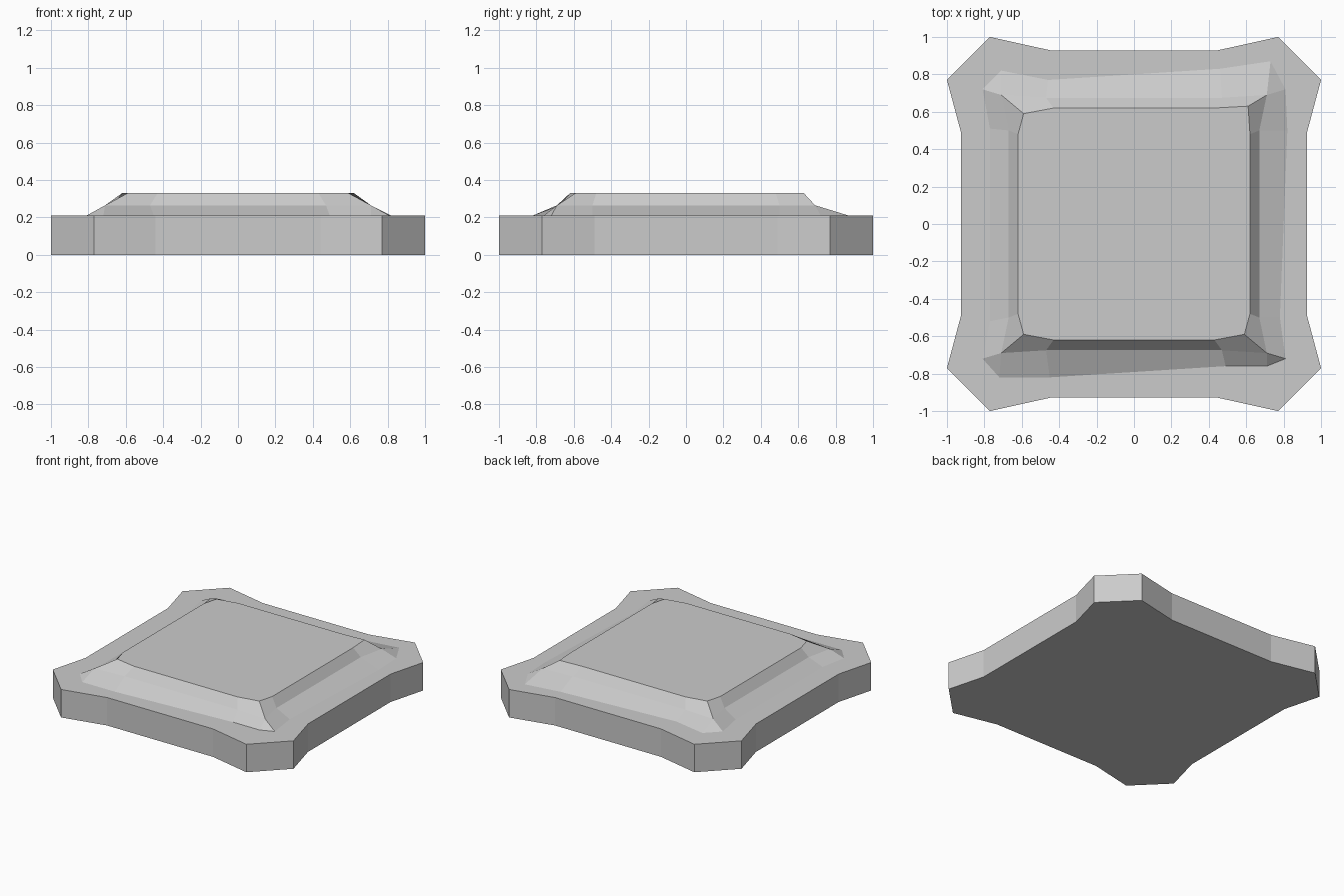
import bpy
import bmesh

cube = bpy.data.objects.get("Cube")
if cube:
    bpy.data.objects.remove(cube, do_unlink=True)


def make_material(name, color):
    material = bpy.data.materials.new(name)
    material.use_nodes = True
    material.diffuse_color = color
    material.node_tree.nodes["Principled BSDF"].inputs["Base Color"].default_value = color
    return material


def mirrored_ring(corner):
    """Mirror one corner's points into a full counter-clockwise outline."""
    ring = []
    for sx, sy in ((1, 1), (-1, 1), (-1, -1), (1, -1)):
        points = [(sx * x, sy * y) for x, y in corner]
        ring += points if sx * sy > 0 else points[::-1]
    return ring


def loft(name, sections, material):
    """Skin stacked outlines, closing the first and last with flat caps."""
    bm = bmesh.new()
    rings = [[bm.verts.new((x, y, z)) for x, y in ring] for z, ring in sections]
    bm.faces.new(rings[0][::-1])
    bm.faces.new(rings[-1])
    for low, high in zip(rings, rings[1:]):
        count = len(low)
        for i in range(count):
            j = (i + 1) % count
            bm.faces.new((low[i], low[j], high[j], high[i]))
    # Corner points that coincide become single pointed corners
    bmesh.ops.remove_doubles(bm, verts=bm.verts[:], dist=0.001)
    bmesh.ops.recalc_face_normals(bm, faces=bm.faces[:])
    mesh = bpy.data.meshes.new(name)
    bm.to_mesh(mesh)
    bm.free()
    mesh.materials.append(material)
    obj = bpy.data.objects.new(name, mesh)
    bpy.context.collection.objects.link(obj)
    return obj


stone = make_material("plain grey stone", (0.6, 0.6, 0.6, 1.0))

# Slab with flared, clipped corners
slab = mirrored_ring([(0.925, 0.49), (1, 0.77), (0.77, 1), (0.44, 0.927)])

# Irregular worn foot of the raised panel
foot = [
    (0.82, 0.5), (0.81, 0.72), (0.73, 0.87), (0.46, 0.83),
    (-0.46, 0.77), (-0.71, 0.82), (-0.81, 0.72), (-0.77, 0.51),
    (-0.77, -0.52), (-0.81, -0.72), (-0.72, -0.82), (-0.45, -0.82),
    (0.49, -0.76), (0.71, -0.76), (0.81, -0.72), (0.78, -0.5),
]

# Break in the slope, and the flat top
shoulder = mirrored_ring([(0.67, 0.5), (0.71, 0.69), (0.71, 0.69), (0.47, 0.675)])
top = mirrored_ring([(0.62, 0.48), (0.59, 0.59), (0.59, 0.59), (0.43, 0.62)])
top[1] = top[2] = (0.61, 0.63)

loft("stone_tile", [(0, slab), (0.21, slab), (0.21, foot),
                    (0.265, shoulder), (0.33, top)], stone)
